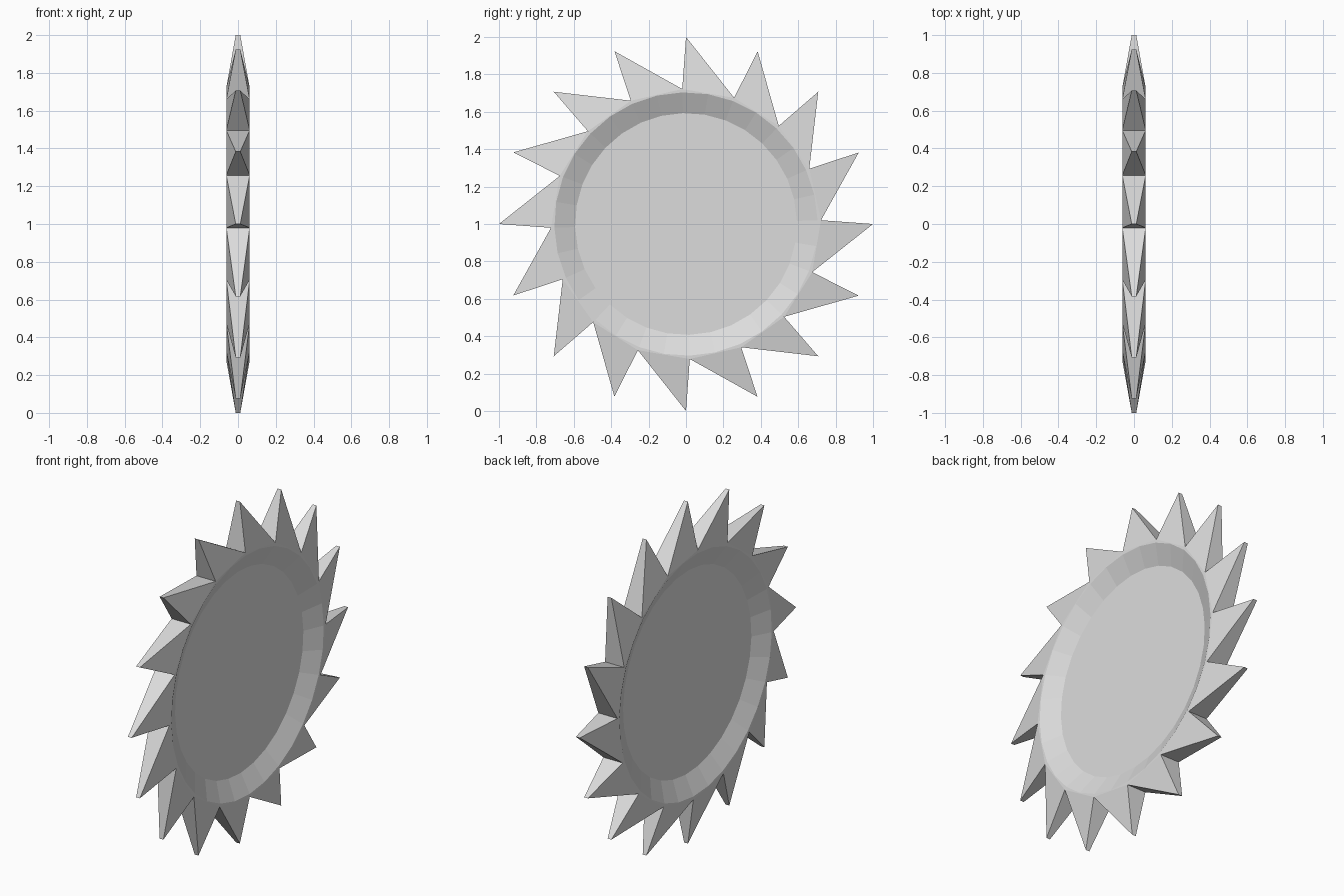
import bpy
import bmesh
from math import sin, cos, radians

if "Cube" in bpy.data.objects:
    bpy.data.objects.remove(bpy.data.objects["Cube"])

TEETH = 16
STEP = 360 / TEETH
LEAN = -1.6            # angle from each tip back to its root
HALF = 0.062           # half thickness at the rim
TIP_HALF = 0.012       # half thickness at the tips
PLATE_HALF = 0.008     # half thickness of the sunken centre

# One steel colour for the whole blade
steel = bpy.data.materials.new("pale_grey_steel")
colour = (0.72, 0.72, 0.72, 1)
steel.diffuse_color = colour
steel.use_nodes = True
steel.node_tree.nodes["Principled BSDF"].inputs["Base Color"].default_value = colour

bm = bmesh.new()


def ring(radius, x, count, start):
    """Loop of vertices around the axle, clockwise from the top."""
    verts = []
    for i in range(count):
        a = radians(start + i * 360 / count)
        verts.append(bm.verts.new((x, radius * sin(a), 1 + radius * cos(a))))
    return verts


roots, tips = {}, {}
for side in (-1, 1):
    # Sunken centre plate with a sloping border
    plate = ring(0.593, side * PLATE_HALF, 2 * TEETH, LEAN)
    rim = ring(0.704, side * HALF, 2 * TEETH, LEAN)
    bm.faces.new(plate)
    for i in range(2 * TEETH):
        j = (i + 1) % (2 * TEETH)
        bm.faces.new((plate[i], plate[j], rim[j], rim[i]))

    # Narrow flat band and the tapered sides of the teeth
    root = ring(0.722, side * HALF, TEETH, LEAN)
    tip = ring(1.0, side * TIP_HALF, TEETH, 0)
    for i in range(TEETH):
        j = (i + 1) % TEETH
        bm.faces.new((root[i], root[j], rim[2 * j], rim[2 * i + 1], rim[2 * i]))
        bm.faces.new((root[i], tip[i], root[j]))
    roots[side], tips[side] = root, tip

# Leading and trailing edges of the teeth join both sides
for i in range(TEETH):
    for k in (i, (i + 1) % TEETH):
        bm.faces.new((roots[-1][k], roots[1][k], tips[1][i], tips[-1][i]))

bmesh.ops.recalc_face_normals(bm, faces=bm.faces)
mesh = bpy.data.meshes.new("saw_blade")
bm.to_mesh(mesh)
bm.free()
mesh.materials.append(steel)
blade = bpy.data.objects.new("saw_blade", mesh)
bpy.context.collection.objects.link(blade)
